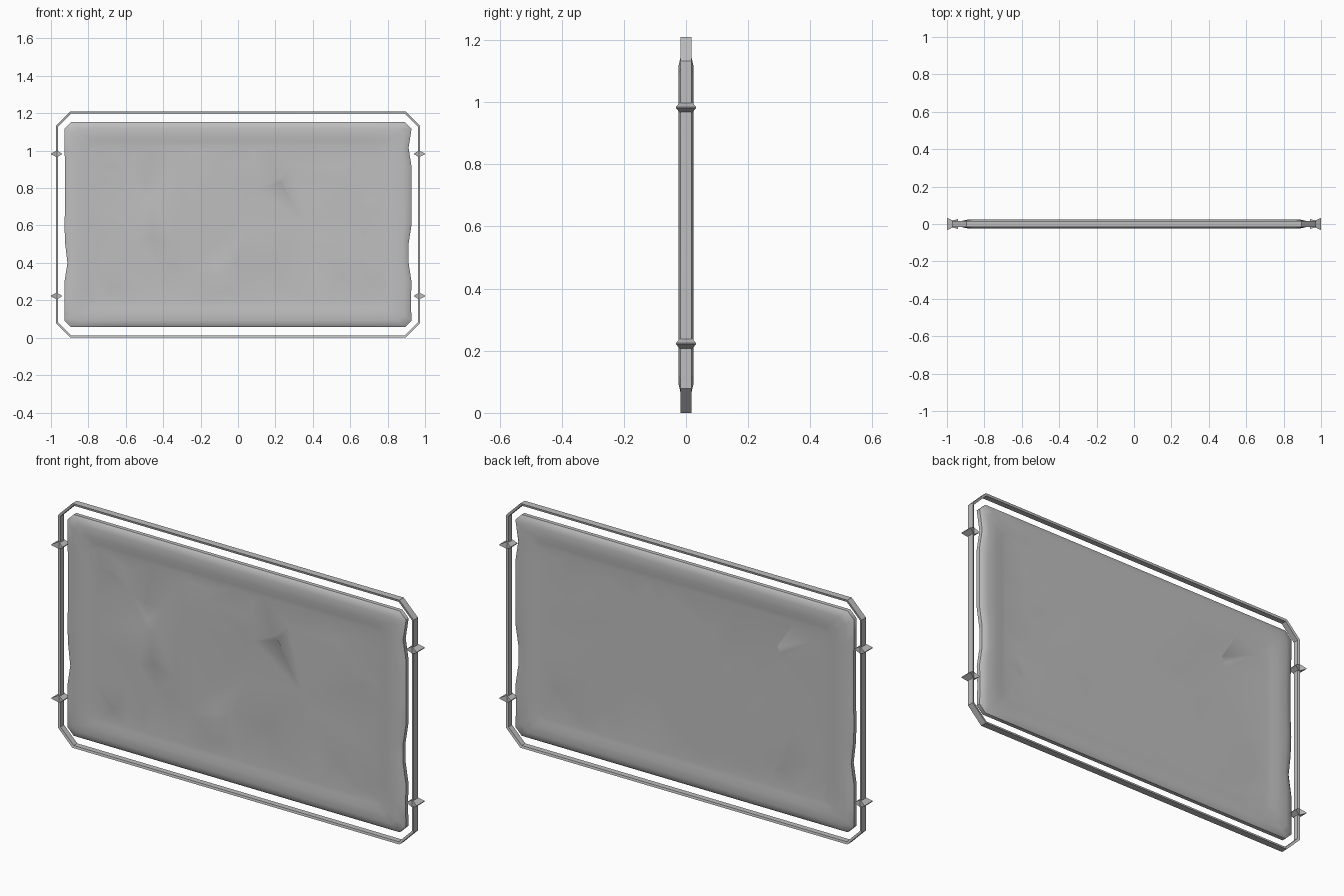
import bpy, bmesh, random
from mathutils import Vector
from mathutils.geometry import delaunay_2d_cdt

if "Cube" in bpy.data.objects:
    bpy.data.objects.remove(bpy.data.objects["Cube"])

random.seed(4)
ZC = 0.612

grey = bpy.data.materials.new("light grey")
grey.diffuse_color = (0.52, 0.52, 0.52, 1)
grey.use_nodes = True
grey.node_tree.nodes["Principled BSDF"].inputs["Base Color"].default_value = grey.diffuse_color


def finish(bm, name, angle=0.7):
    bmesh.ops.remove_doubles(bm, verts=bm.verts, dist=0.0002)
    bmesh.ops.recalc_face_normals(bm, faces=bm.faces)
    me = bpy.data.meshes.new(name)
    bm.to_mesh(me)
    bm.free()
    ob = bpy.data.objects.new(name, me)
    bpy.context.collection.objects.link(ob)
    me.materials.append(grey)
    bpy.ops.object.select_all(action='DESELECT')
    ob.select_set(True)
    bpy.context.view_layer.objects.active = ob
    bpy.ops.object.shade_smooth_by_angle(angle=angle)
    return ob


def octagon(hx, hz, c, n=1):
    """Rectangle with cut corners, each long side split in n."""
    corners = [(hx, -hz + c), (hx, hz - c), (hx - c, hz), (-hx + c, hz),
               (-hx, hz - c), (-hx, -hz + c), (-hx + c, -hz), (hx - c, -hz)]
    pts = []
    for i in range(8):
        a, b = Vector(corners[i]), Vector(corners[(i + 1) % 8])
        k = n if i % 2 == 0 else 1
        pts += [a.lerp(b, j / k) for j in range(k)]
    return pts


def bridge(bm, r0, r1):
    for i in range(len(r0)):
        j = (i + 1) % len(r0)
        bm.faces.new((r0[i], r0[j], r1[j], r1[i]))


# Panel: worn rounded border, shallow hammered field on both sides
HX, HZ = 0.928, 0.548
N = 10
nick = [random.choice((0, 0, 0.004, 0.016)) for _ in range(4 * N + 4)]


def panel_ring(bm, inset, y, wear):
    c = max(0.035 - inset * 0.1, 0.02)
    ring = []
    for i, p in enumerate(octagon(HX - inset, HZ - inset * 0.85, c, N)):
        x = p.x
        if abs(p.x) > HX - inset - 0.001 and abs(p.y) < 0.46:
            x -= (1 if x > 0 else -1) * nick[i] * wear
        ring.append(bm.verts.new((x, y, p.y + ZC)))
    return ring


bm = bmesh.new()
# inset from edge, half depth, amount of edge wear
profile = [(0, 0.010, 1), (0.012, 0.018, 0.9), (0.04, 0.0235, 0.5),
           (0.09, 0.023, 0), (0.125, 0.019, 0), (0.15, 0.017, 0)]
sides = {}
for s in (-1, 1):
    rings = [panel_ring(bm, d, s * y, w) for d, y, w in profile]
    for a, b in zip(rings, rings[1:]):
        bridge(bm, a, b)
    sides[s] = rings[0]
    # Random facets over the field, rougher at the front
    edge = [Vector((v.co.x, v.co.z)) for v in rings[-1]]
    dents = [Vector((random.uniform(-0.74, 0.74), ZC + random.uniform(-0.39, 0.39)))
             for _ in range(70)]
    co, _, tris, *_ = delaunay_2d_cdt(edge + dents, [], [list(range(len(edge)))], 1, 1e-5)
    rough = 0.004 if s < 0 else 0.001
    vs = []
    for p in co:
        on_edge = any((p - e).length < 1e-4 for e in edge)
        y = 0.017 if on_edge else 0.017 + random.uniform(-rough, rough)
        vs.append(bm.verts.new((p.x, s * y, p.y)))
    for t in tris:
        bm.faces.new([vs[i] for i in t])
bridge(bm, sides[-1], sides[1])
finish(bm, "panel", 0.8)

# Thin outer rail with cut corners
bm = bmesh.new()
loops = []
for inset, y in ((0, -0.017), (0, 0.017), (0.011, 0.014), (0.011, -0.014)):
    pts = octagon(0.974 - inset, 0.605 - inset, 0.078 - inset * 0.5)
    loops.append([bm.verts.new((p.x, y, p.y + ZC)) for p in pts])
for i in range(4):
    bridge(bm, loops[i], loops[(i + 1) % 4])
finish(bm, "outer_rail", 0.5)

# Flared wedge studs on the side rails
for side in (-1, 1):
    for label, z in (("lower", 0.23), ("upper", 0.99)):
        bm = bmesh.new()
        secs = []
        for x, hy, hz in ((0.942, 0.026, 0.002), (0.968, 0.019, 0.018), (1.0, 0.032, 0.002)):
            secs.append([bm.verts.new((side * x, a * hy, z + b * hz))
                         for a, b in ((-1, -1), (1, -1), (1, 1), (-1, 1))])
        bridge(bm, secs[0], secs[1])
        bridge(bm, secs[1], secs[2])
        bm.faces.new(secs[0])
        bm.faces.new(secs[2])
        finish(bm, f"{label}_stud_{'left' if side < 0 else 'right'}", 0.5)

# Settle the model exactly on the ground
low = min((o.matrix_world @ v.co).z for o in bpy.data.objects for v in o.data.vertices)
for o in bpy.data.objects:
    o.location.z -= low
